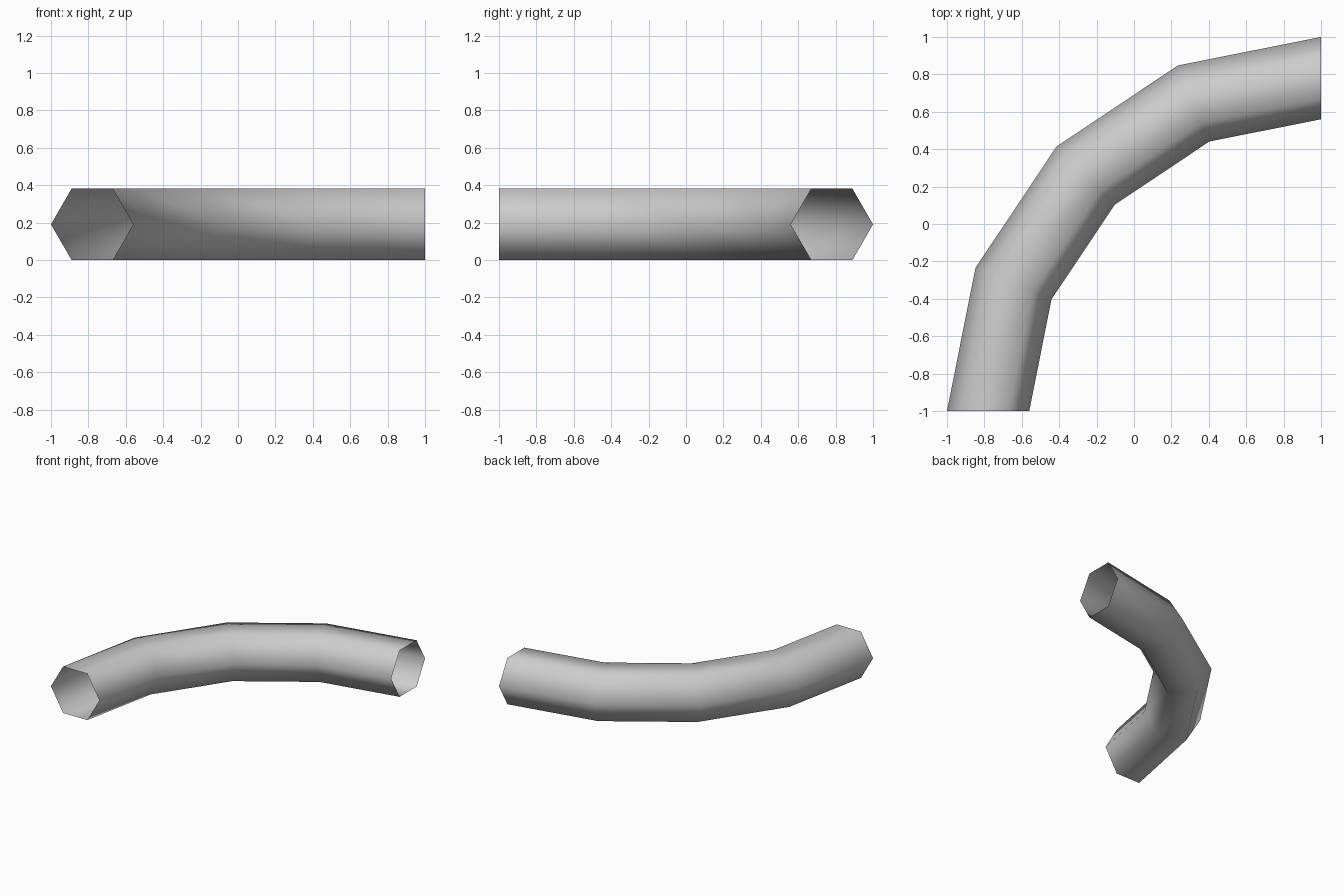
import bpy, bmesh, math
from mathutils import Matrix, Vector

cube = bpy.data.objects.get("Cube")
if cube:
    bpy.data.objects.remove(cube, do_unlink=True)

TUBE_RADIUS = 0.22
BEND_RADIUS = 1.78
HALF_HEIGHT = TUBE_RADIUS * math.sin(math.radians(60))
BEND_CENTRE = Vector((1, -1, HALF_HEIGHT))

# Plain grey material
grey = bpy.data.materials.new("plain_grey")
grey.use_nodes = True
colour = (0.6, 0.6, 0.6, 1)
grey.diffuse_color = colour
grey.node_tree.nodes["Principled BSDF"].inputs["Base Color"].default_value = colour

# Hexagonal cross-section at the front opening
bm = bmesh.new()
place = Matrix.Translation(BEND_CENTRE - Vector((BEND_RADIUS, 0, 0))) @ Matrix.Rotation(math.pi / 2, 4, "X")
bmesh.ops.create_circle(bm, segments=6, radius=TUBE_RADIUS)
# Put two corners on the horizontal axis
for i, v in enumerate(bm.verts):
    a = math.radians(60 * i)
    v.co = place @ Vector((TUBE_RADIUS * math.cos(a), TUBE_RADIUS * math.sin(a), 0))

# Sweep the section through a quarter turn, leaving both ends open
bmesh.ops.spin(bm, geom=bm.verts[:] + bm.edges[:], cent=BEND_CENTRE,
               axis=(0, 0, 1), angle=-math.pi / 2, steps=4)
bmesh.ops.recalc_face_normals(bm, faces=bm.faces[:])
top = max(bm.faces, key=lambda f: f.calc_center_median().z)
if top.normal.z < 0:
    bmesh.ops.reverse_faces(bm, faces=bm.faces[:])
for f in bm.faces:
    f.smooth = True

mesh = bpy.data.meshes.new("curved_pipe")
bm.to_mesh(mesh)
bm.free()
mesh.materials.append(grey)
pipe = bpy.data.objects.new("curved_pipe", mesh)
bpy.context.collection.objects.link(pipe)
